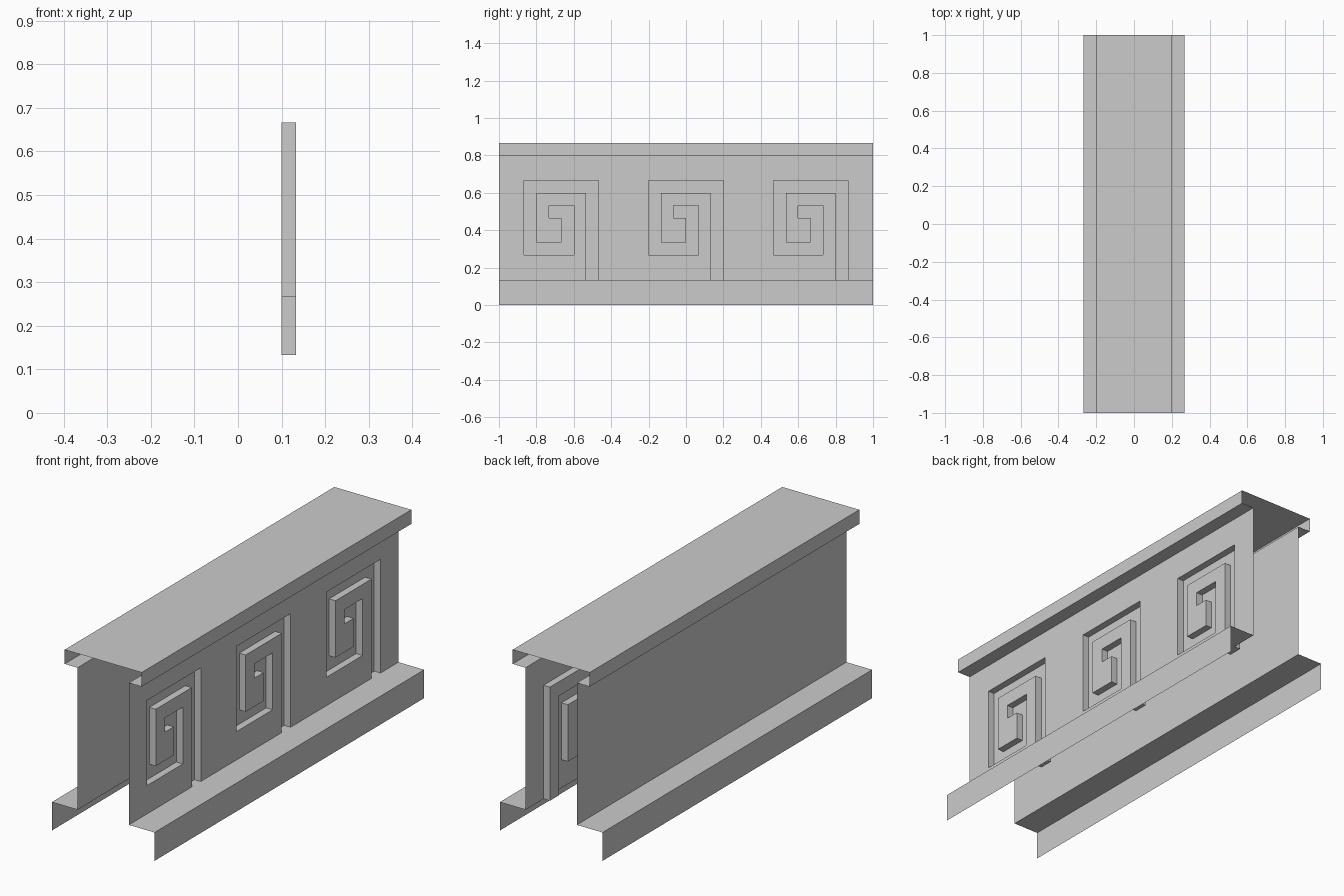
import bpy

if "Cube" in bpy.data.objects:
    bpy.data.objects.remove(bpy.data.objects["Cube"])

U = 1 / 15          # module size: the whole design sits on this grid
HALF = 15           # half length in modules


def make_object(name, faces):
    """Build a mesh from faces given as lists of points in modules."""
    verts, index, polys = [], {}, []
    for face in faces:
        poly = []
        for p in face:
            if p not in index:
                index[p] = len(verts)
                verts.append(tuple(c * U for c in p))
            poly.append(index[p])
        polys.append(poly)
    mesh = bpy.data.meshes.new(name)
    mesh.from_pydata(verts, [], polys)
    mesh.update()
    obj = bpy.data.objects.new(name, mesh)
    bpy.context.collection.objects.link(obj)
    return obj


def sweep(name, profile):
    """Sweep an (x, z) profile along the full length, open at both ends."""
    return make_object(name, [
        [(a[0], -HALF, a[1]), (a[0], HALF, a[1]), (b[0], HALF, b[1]), (b[0], -HALF, b[1])]
        for a, b in zip(profile, profile[1:])])


# Stepped base mouldings, right and left
base = [(4, 0), (4, 2), (2, 2)]
sweep("base_right", base)
sweep("base_left", [(-x, z) for x, z in reversed(base)])

# Overhanging cap
sweep("cap", [(2, 12), (3, 12), (3, 13), (-3, 13), (-3, 12), (-2, 12)])

# Plain left wall
sweep("plain_wall", [(-2, 12), (-2, 2)])

# Right wall with three recessed square spirals rising from its bottom edge
SPIRAL = [(2, 2), (2, 9), (-2, 9), (-2, 5), (0, 5), (0, 7), (-1, 7),
          (-1, 8), (1, 8), (1, 4), (-3, 4), (-3, 10), (3, 10), (3, 2)]
FRONT, BACK = 2, 1.5

outline = [(FRONT, -HALF, 2)]
recess_faces = []
for centre in (-10, 0, 10):
    path = [(y + centre, z) for y, z in SPIRAL]
    outline += [(FRONT, y, z) for y, z in path]
    # recess floor
    recess_faces.append([(BACK, y, z) for y, z in reversed(path)])
    # recess sides
    for a, b in zip(path, path[1:] + path[:1]):
        recess_faces.append([(BACK, *a), (BACK, *b), (FRONT, *b), (FRONT, *a)])
outline += [(FRONT, HALF, 2), (FRONT, HALF, 12), (FRONT, -HALF, 12)]

make_object("spiral_wall", [outline])
make_object("spiral_recesses", recess_faces)
